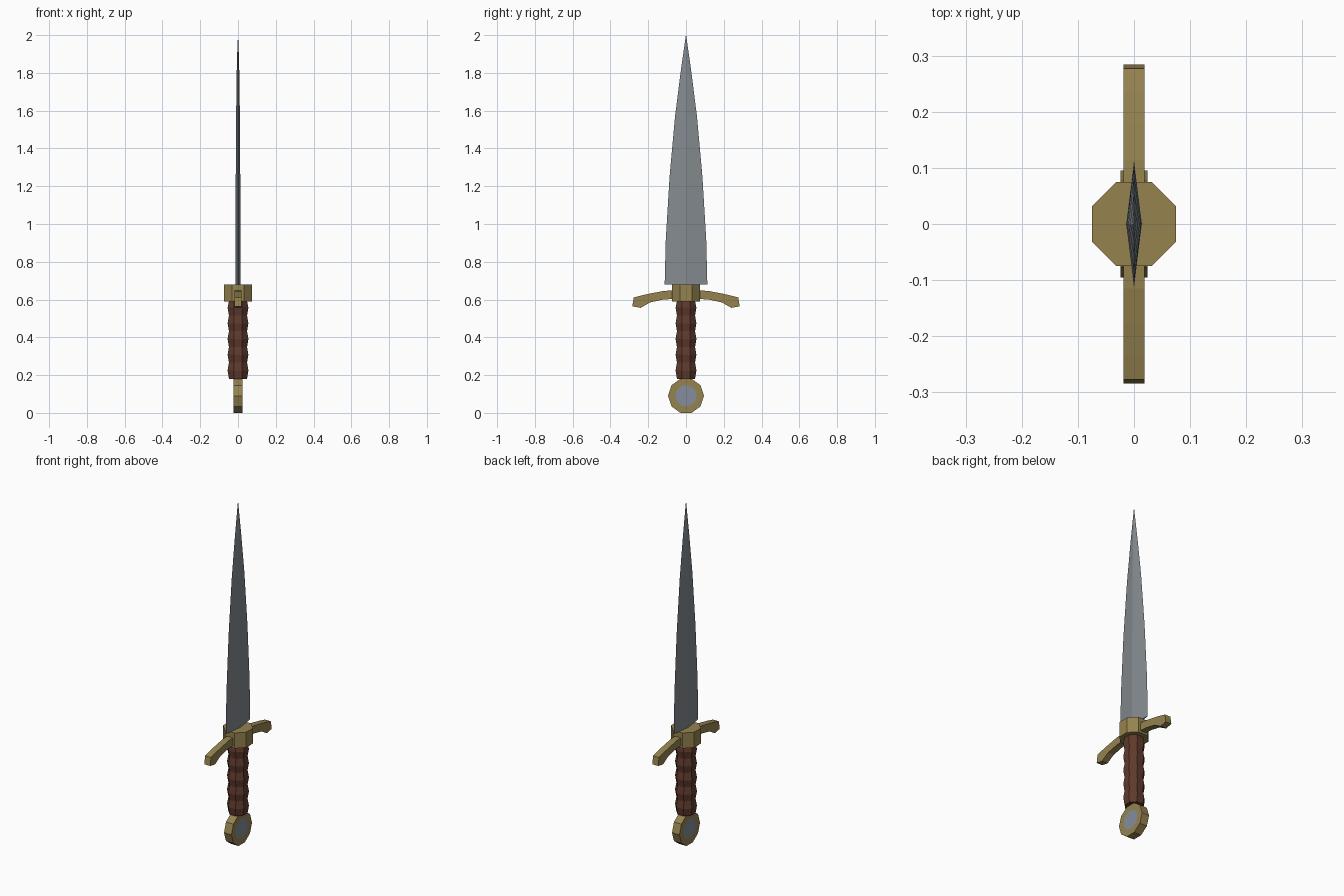
import bpy, bmesh, math

if "Cube" in bpy.data.objects:
    bpy.data.objects.remove(bpy.data.objects["Cube"])


def material(name, rgb):
    m = bpy.data.materials.new(name)
    m.diffuse_color = (*rgb, 1)
    m.use_nodes = True
    m.node_tree.nodes["Principled BSDF"].inputs["Base Color"].default_value = m.diffuse_color
    return m


BRASS = material("brass", (0.30, 0.225, 0.078))
STEEL = material("steel", (0.235, 0.26, 0.28))
GEM = material("blue grey inlay", (0.235, 0.265, 0.33))
LEATHER = material("brown leather", (0.115, 0.043, 0.025))


def loft(name, rings, mats):
    """Skin a list of equal-length point rings and cap both ends."""
    bm = bmesh.new()
    vr = [[bm.verts.new(p) for p in ring] for ring in rings]
    n = len(vr[0])
    for a, b in zip(vr, vr[1:]):
        for i in range(n):
            j = (i + 1) % n
            bm.faces.new((a[i], a[j], b[j], b[i]))
    bm.faces.new(vr[0][::-1])
    bm.faces.new(vr[-1])
    bmesh.ops.remove_doubles(bm, verts=bm.verts, dist=1e-5)
    bmesh.ops.recalc_face_normals(bm, faces=bm.faces)
    me = bpy.data.meshes.new(name)
    bm.to_mesh(me)
    bm.free()
    for m in mats:
        me.materials.append(m)
    ob = bpy.data.objects.new(name, me)
    bpy.context.collection.objects.link(ob)
    return ob


def octagon(apothem, z):
    r = apothem / math.cos(math.pi / 8)
    angles = [math.pi / 8 + k * math.pi / 4 for k in range(8)]
    return [(r * math.cos(a), r * math.sin(a), z) for a in angles]


# Blade: diamond section tapering to a point
blade = [(0.68, 0.113, 0.014), (0.92, 0.107, 0.0135), (1.25, 0.087, 0.012),
         (1.57, 0.058, 0.010), (1.8, 0.029, 0.007), (1.91, 0.0135, 0.004),
         (2.0, 0.0005, 0.0003)]
loft("blade", [[(t, 0, z), (0, w, z), (-t, 0, z), (0, -w, z)]
               for z, w, t in blade], [STEEL])

# Guard block
loft("guard_block", [octagon(0.075, 0.59), octagon(0.075, 0.68)], [BRASS])

# Crossguard arms: drooping profile stations (y, bottom z; y, top z)
arm = [(0.05, 0.604, 0.05, 0.649), (0.12, 0.600, 0.115, 0.646),
       (0.19, 0.585, 0.18, 0.634), (0.24, 0.556, 0.235, 0.622),
       (0.284, 0.564, 0.277, 0.611)]
W = 0.019
for side, label in ((1, "back"), (-1, "front")):
    loft("guard_arm_" + label,
         [[(-W, side * yb, zb), (W, side * yb, zb),
           (W, side * yt, zt), (-W, side * yt, zt)]
          for yb, zb, yt, zt in arm], [BRASS])

# Grip: octagonal with five soft ridges
rings = [octagon(0.048, 0.18)]
for k in range(5):
    z = 0.225 + 0.083 * k
    rings.append(octagon(0.055, z))
    rings.append(octagon(0.048, min(z + 0.0415, 0.592)))
loft("grip", rings, [LEATHER])

# Pommel: ten-sided disc with a flush inlay on each face
R, T = 0.095, 0.024
CZ = R * math.cos(math.pi / 10)


def disc_ring(x, r, n=10):
    return [(x, r * math.cos(2 * math.pi * k / n),
             CZ + r * math.sin(2 * math.pi * k / n)) for k in range(n)]


pommel = loft("pommel", [disc_ring(-T, 0.057), disc_ring(-T, R),
                         disc_ring(T, R), disc_ring(T, 0.057)], [BRASS, GEM])
for f in pommel.data.polygons:
    if len(f.vertices) == 10:
        f.material_index = 1
